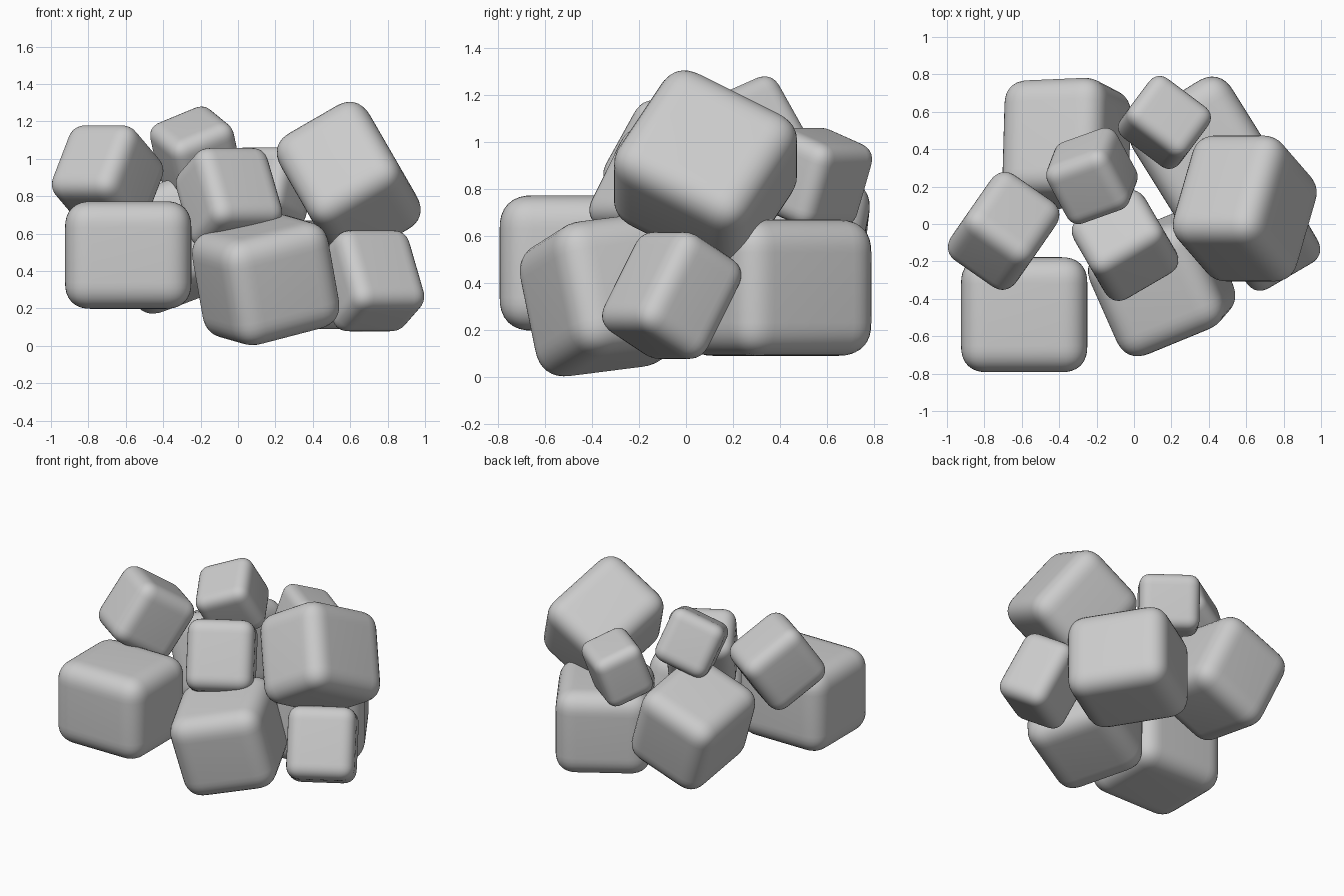
import bpy, bmesh
from mathutils import Matrix, Vector

if "Cube" in bpy.data.objects:
    bpy.data.objects.remove(bpy.data.objects["Cube"])


def block(name, center, size, u, w, radius):
    """Soft rounded block: size along its own u, v, w directions."""
    u = Vector(u).normalized()
    w = Vector(w)
    w = (w - u * w.dot(u)).normalized()
    v = w.cross(u)
    turn = Matrix((u, v, w)).transposed().to_4x4()

    bm = bmesh.new()
    bmesh.ops.create_cube(bm, size=1.0)
    bmesh.ops.scale(bm, vec=size, verts=bm.verts)
    bmesh.ops.bevel(bm, geom=bm.edges[:], offset=radius * 1.35, offset_type='OFFSET',
                    segments=8, profile=0.56, affect='EDGES')
    for f in bm.faces:
        f.smooth = True
    mesh = bpy.data.meshes.new(name)
    bm.to_mesh(mesh)
    bm.free()
    ob = bpy.data.objects.new(name, mesh)
    ob.matrix_world = Matrix.Translation(center) @ turn
    bpy.context.collection.objects.link(ob)
    return ob


# Large lower blocks
block("front_left_block", (-.587, -.485, .485), (.675, .615, .575),
      (1, 0, 0), (0, 0, 1), .105)
block("front_centre_block", (.148, -.317, .353), (.625, .61, .585),
      (.9, .37, .235), (-.175, -.2, .96), .105)
block("back_right_block", (.372, .382, .38), (.62, .68, .58),
      (.85, .53, 0), (0, 0, 1), .105)
block("back_left_block", (-.36, .43, .545), (.575, .635, .585),
      (.93, .04, .35), (-.345, .18, .9), .10)

# Large block on top at the right
block("top_right_block", (.592, .083, .88), (.55, .65, .605),
      (.866, 0, .5), (-.433, .5, .75), .10)

# Medium blocks
block("lower_right_block", (.71, -.061, .347), (.445, .37, .48),
      (.86, .5, 0), (-.25, .43, .866), .072)
block("middle_block", (-.048, -.115, .79), (.44, .38, .47),
      (.86, .5, 0), (-.25, .43, .866), .072)
block("upper_left_block", (-.697, -.037, .9), (.425, .45, .45),
      (.82, -.57, 0), (.32, .46, .83), .075)

# Small blocks on top
block("small_top_block", (-.225, .257, 1.025), (.375, .375, .375),
      (.87, .31, .36), (-.19, -.48, .85), .062)
block("small_back_block", (.163, .543, .85), (.395, .33, .37),
      (.8, -.6, 0), (.2, .27, .94), .06)
